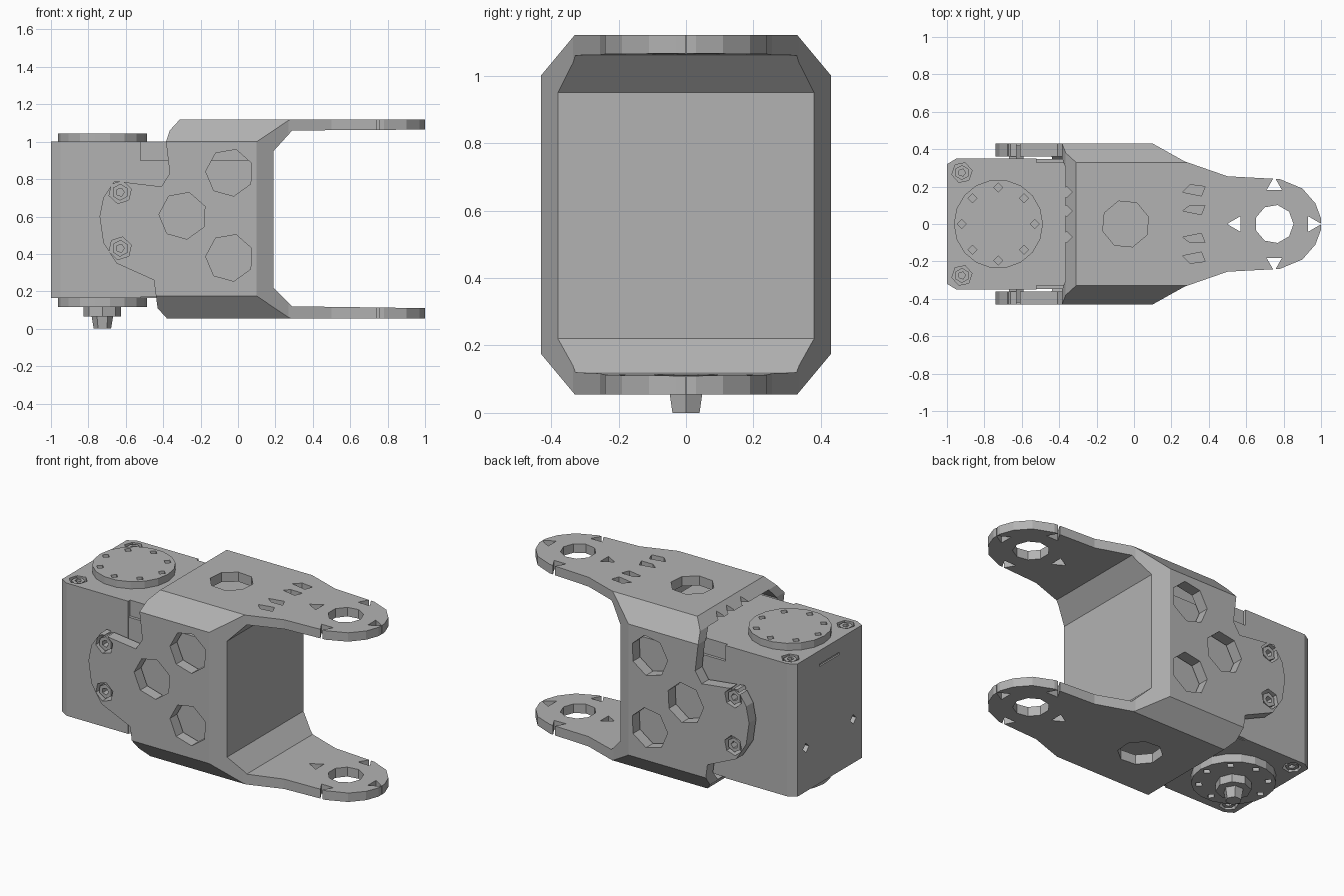
import bpy
import math
from mathutils import Vector

cube = bpy.data.objects.get("Cube")
if cube:
    bpy.data.objects.remove(cube, do_unlink=True)

GREY = (0.45, 0.45, 0.45, 1.0)
grey = bpy.data.materials.new("plain grey")
grey.use_nodes = True
grey.diffuse_color = GREY
grey.node_tree.nodes["Principled BSDF"].inputs["Base Color"].default_value = GREY


def ngon(u, v, r, n=8, turn=0.0):
    return [(u + r * math.cos(turn + 2 * math.pi * i / n),
             v + r * math.sin(turn + 2 * math.pi * i / n)) for i in range(n)]


def rect(u0, v0, u1, v1):
    return [(u0, v0), (u1, v0), (u1, v1), (u0, v1)]


def octagon(hw, z0, z1, cy, cz):
    half = [(hw - cy, z0), (hw, z0 + cz), (hw, z1 - cz), (hw - cy, z1)]
    return half + [(-y, z) for y, z in reversed(half)]


def build(name, prisms):
    """One object made of prisms: (outline, axis, low, high)."""
    import bmesh
    bm = bmesh.new()
    place = {"x": lambda u, v, w: (w, u, v),
             "y": lambda u, v, w: (u, w, v),
             "z": lambda u, v, w: (u, v, w)}
    for outline, axis, lo, hi in prisms:
        low = [bm.verts.new(place[axis](u, v, lo)) for u, v in outline]
        high = [bm.verts.new(place[axis](u, v, hi)) for u, v in outline]
        bm.faces.new(low)
        bm.faces.new(high[::-1])
        for i in range(len(low)):
            j = (i + 1) % len(low)
            bm.faces.new((low[j], low[i], high[i], high[j]))
    bmesh.ops.recalc_face_normals(bm, faces=bm.faces)
    mesh = bpy.data.meshes.new(name)
    bm.to_mesh(mesh)
    bm.free()
    mesh.materials.append(grey)
    obj = bpy.data.objects.new(name, mesh)
    bpy.context.collection.objects.link(obj)
    return obj


def combine(obj, prisms, operation="DIFFERENCE"):
    """Apply a boolean with temporary prisms."""
    cutter = build("cutter", prisms)
    cutter.hide_render = True
    mod = obj.modifiers.new("cut", "BOOLEAN")
    mod.operation, mod.object, mod.solver = operation, cutter, "EXACT"
    graph = bpy.context.evaluated_depsgraph_get()
    mesh = bpy.data.meshes.new_from_object(obj.evaluated_get(graph))
    obj.modifiers.clear()
    obj.data = mesh
    bpy.data.objects.remove(cutter, do_unlink=True)


# Fork bracket: side profile, trimmed by the end section and the plan
side = [(-0.31, 1.12), (1, 1.12), (1, 1.065), (0.29, 1.06), (0.19, 0.95),
        (0.19, 0.22), (0.29, 0.12), (1, 0.11), (1, 0.055), (-0.38, 0.055),
        (-0.43, 0.11), (-0.45, 0.26), (-0.65, 0.35), (-0.72, 0.46),
        (-0.74, 0.6), (-0.72, 0.7), (-0.66, 0.79), (-0.41, 0.76),
        (-0.365, 0.83), (-0.385, 1.0), (-0.365, 1.06)]
bracket = build("fork_bracket", [(side, "y", -0.43, 0.43)])
section = octagon(0.43, 0.055, 1.12, 0.1, 0.12)
combine(bracket, [(section, "x", -1.2, 1.2)], "INTERSECT")
half_plan = [(-0.8, 0.45), (0.1, 0.43), (0.27, 0.335), (0.5, 0.255),
             (0.78, 0.24), (0.9, 0.19), (0.97, 0.11)]
plan = half_plan + [(1, 0.03), (1, -0.03)] + [(x, -y) for x, y in reversed(half_plan)]
combine(bracket, [(plan, "z", -0.2, 1.4)], "INTERSECT")
pocket = octagon(0.36, 0.115, 1.06, 0.06, 0.07)
combine(bracket, [(pocket, "x", -1.2, 0.12)])

# Holes in the side plates
SIDE_SCREWS = [(-0.63, 0.73), (-0.63, 0.43)]
holes = []
for lo, hi in ((-0.5, -0.3), (0.3, 0.5)):
    for x, z in ((-0.045, 0.835), (-0.045, 0.38), (-0.295, 0.605)):
        holes.append((ngon(x, z, 0.128, 7, 0.4), "y", lo, hi))
    for x, z in SIDE_SCREWS:
        holes.append((ngon(x, z, 0.062, 6, 0.3), "y", lo, hi))
combine(bracket, holes)

# Holes in the two arms
holes = []
for lo, hi in ((1.02, 1.2), (-0.1, 0.14)):
    holes.append((ngon(-0.045, 0, 0.128, 8, 0.3), "z", lo, hi))
    holes.append((ngon(0.75, 0, 0.103, 9), "z", lo, hi))
    for i in range(4):
        a = i * math.pi / 2
        spot = (0.75 + 0.205 * math.cos(a), 0.205 * math.sin(a))
        holes.append((ngon(*spot, 0.048, 3, a), "z", lo, hi))
# Slanted slots and small pits in the top plate
for s in (-1, 1):
    for y, w in ((0.18, 0.06), (0.08, 0.05)):
        slot = [(0.26, s * (y - 0.01)), (0.36, s * (y - 0.03)),
                (0.38, s * (y + 0.02)), (0.3, s * (y - 0.03 + w))]
        holes.append((slot, "z", 1.08, 1.2))
for y in (-0.07, 0.07, 0.17):
    holes.append((ngon(-0.36, y, 0.03, 4), "z", 1.0, 1.2))
combine(bracket, holes)

# Motor housing with trimmed rear corners and a narrower inner half
body_plan = [(-1, -0.32), (-0.95, -0.35), (-0.52, -0.35), (-0.52, -0.33),
             (0.1, -0.33)]
body_plan += [(x, -y) for x, y in reversed(body_plan)]
body = build("motor_housing", [(body_plan, "z", 0.165, 1.0)])
CORNERS = [(-0.92, -0.275), (-0.92, 0.275)]
cuts = [(ngon(x, y, 0.055, 6, 0.2), "z", lo, hi)
        for x, y in CORNERS for lo, hi in ((0.96, 1.1), (0.1, 0.2))]
cuts += [(ngon(y, 0.44, 0.03, 4), "x", -1.1, -0.96) for y in (-0.235, 0.235)]
cuts.append((rect(-0.1, 0.9, 0.1, 0.915), "x", -1.1, -0.99))
combine(body, cuts)
build("housing_shelf", [(rect(-0.52, 0.17, 0.1, 0.9), "y", -0.348, 0.348)])


def screw(name, spot, axis, lo, hi, r):
    """Screw head with a recessed socket on its outer end (hi)."""
    head = build(name, [(ngon(*spot, r, 6, 0.5), axis, min(lo, hi), max(lo, hi))])
    mid = lo + (hi - lo) * 0.4
    end = hi + (hi - lo)
    combine(head, [(ngon(*spot, r * 0.5, 5), axis, min(mid, end), max(mid, end))])


# Screws
for spot in CORNERS:
    screw("top_corner_screw", spot, "z", 0.95, 0.995, 0.04)
    screw("bottom_corner_screw", spot, "z", 0.21, 0.17, 0.04)
for spot in SIDE_SCREWS:
    screw("right_side_screw", spot, "y", -0.34, -0.42, 0.045)
    screw("left_side_screw", spot, "y", 0.34, 0.42, 0.045)

# Output discs with a ring of small holes
CENTRE = (-0.725, 0)
ring = [(CENTRE[0] + 0.195 * math.cos(i * math.pi / 4),
         0.195 * math.sin(i * math.pi / 4)) for i in range(8)]
for name, lo, hi, cut_lo, cut_hi in (("top_disc", 0.99, 1.045, 1.01, 1.1),
                                     ("bottom_disc", 0.115, 0.17, 0.05, 0.15)):
    disc = build(name, [(ngon(*CENTRE, 0.238, 18), "z", lo, hi)])
    combine(disc, [(ngon(*p, 0.024, 4), "z", cut_lo, cut_hi) for p in ring])

# Hub and knob under the motor
build("bottom_hub", [(ngon(*CENTRE, 0.1, 8), "z", 0.065, 0.12)])
knob = build("bottom_knob", [(ngon(*CENTRE, 0.058, 6), "z", 0.0, 0.07)])
axis_point = Vector((*CENTRE, 0))
for v in knob.data.vertices:
    if v.co.z < 0.01:
        v.co.xy = axis_point.xy + (v.co.xy - axis_point.xy) * 0.8
